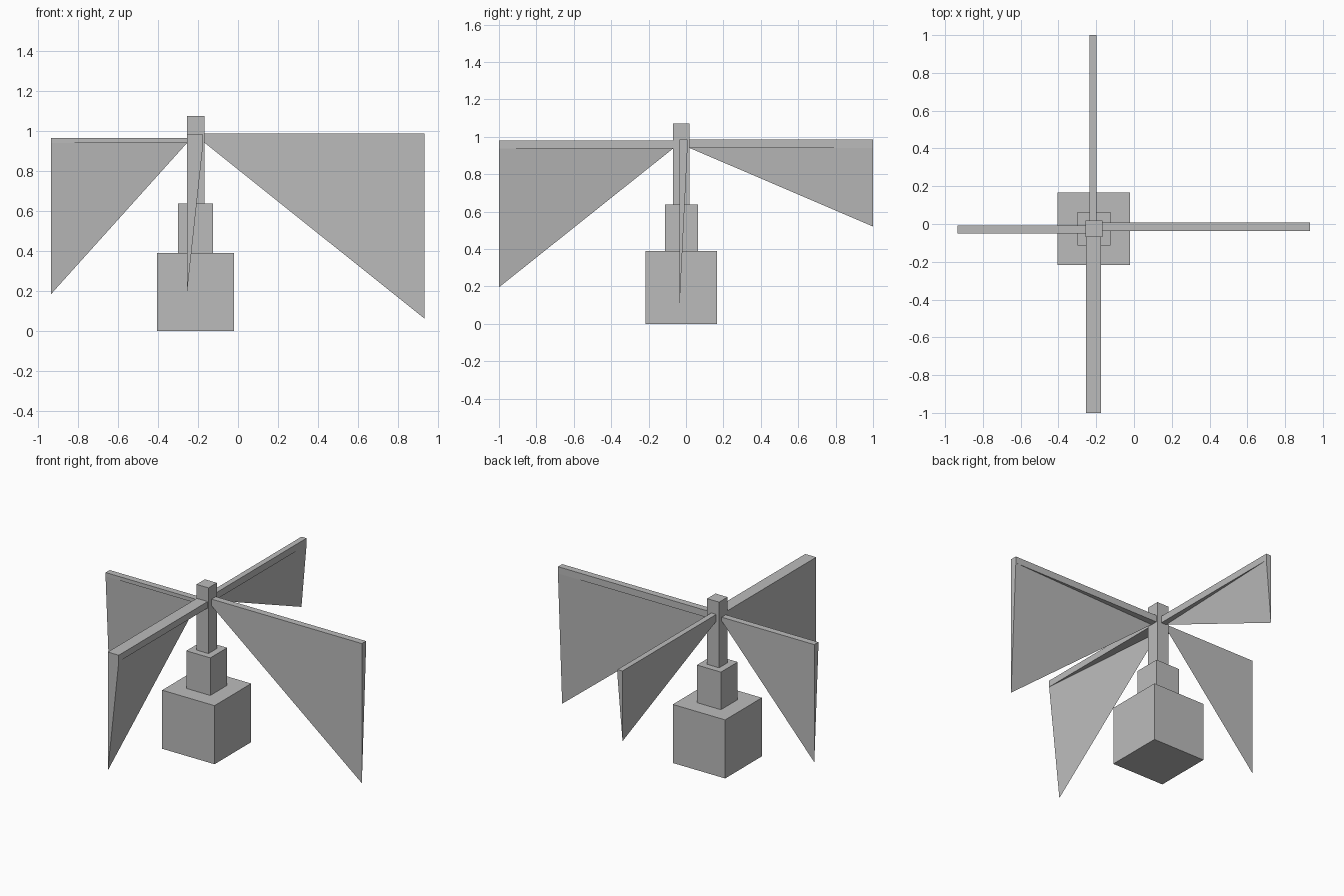
import bpy
import bmesh

default = bpy.data.objects.get("Cube")
if default:
    bpy.data.objects.remove(default, do_unlink=True)

# Single plain grey
grey = bpy.data.materials.new("plain_grey")
grey.use_nodes = True
COLOUR = (0.5, 0.5, 0.5, 1)
grey.diffuse_color = COLOUR
grey.node_tree.nodes["Principled BSDF"].inputs["Base Color"].default_value = COLOUR


def make_object(name, bm):
    bmesh.ops.recalc_face_normals(bm, faces=bm.faces[:])
    mesh = bpy.data.meshes.new(name)
    bm.to_mesh(mesh)
    bm.free()
    mesh.materials.append(grey)
    obj = bpy.data.objects.new(name, mesh)
    bpy.context.collection.objects.link(obj)
    return obj


# Stepped tower: three square blocks sharing one centre line
CX, CY = -0.212, -0.025


def block(name, width, bottom, top):
    bm = bmesh.new()
    bmesh.ops.create_cube(bm, size=1)
    for v in bm.verts:
        v.co = (CX + v.co.x * width, CY + v.co.y * width,
                top if v.co.z > 0 else bottom)
    make_object(name, bm)


block("base_block", 0.384, 0, 0.388)
block("middle_block", 0.176, 0.388, 0.637)
block("mast", 0.088, 0.637, 1.072)


# Blade: a beam whose outer lower corner on the keel side is pulled far down,
# so its underside folds along the diagonal into a ledge and a steep panel
def blade(name, axis, root, tip, keel, edge, under, top, low):
    bm = bmesh.new()

    def vert(along, across, z):
        return bm.verts.new((along, across, z) if axis == "x" else (across, along, z))

    root_keel, root_edge = vert(root, keel, under), vert(root, edge, under)
    root_keel_top, root_edge_top = vert(root, keel, top), vert(root, edge, top)
    tip_keel, tip_edge = vert(tip, keel, low), vert(tip, edge, under)
    tip_keel_top, tip_edge_top = vert(tip, keel, top), vert(tip, edge, top)
    for corners in (
        (root_keel, root_edge, root_edge_top, root_keel_top),
        (tip_keel, tip_edge, tip_edge_top, tip_keel_top),
        (root_keel_top, root_edge_top, tip_edge_top, tip_keel_top),
        (root_keel, tip_keel, tip_keel_top, root_keel_top),
        (root_edge, tip_edge, tip_edge_top, root_edge_top),
        (root_keel, root_edge, tip_edge),
        (root_keel, tip_edge, tip_keel),
    ):
        bm.faces.new(corners)
    make_object(name, bm)


blade("left_blade", "x", -0.168, 0.933, -0.036, 0.008, 0.94, 0.985, 0.06)
blade("right_blade", "x", -0.256, -0.935, -0.008, -0.051, 0.937, 0.962, 0.182)
blade("front_blade", "y", -0.069, -1, -0.254, -0.174, 0.937, 0.98, 0.195)
blade("back_blade", "y", 0.019, 1, -0.235, -0.198, 0.94, 0.985, 0.52)
